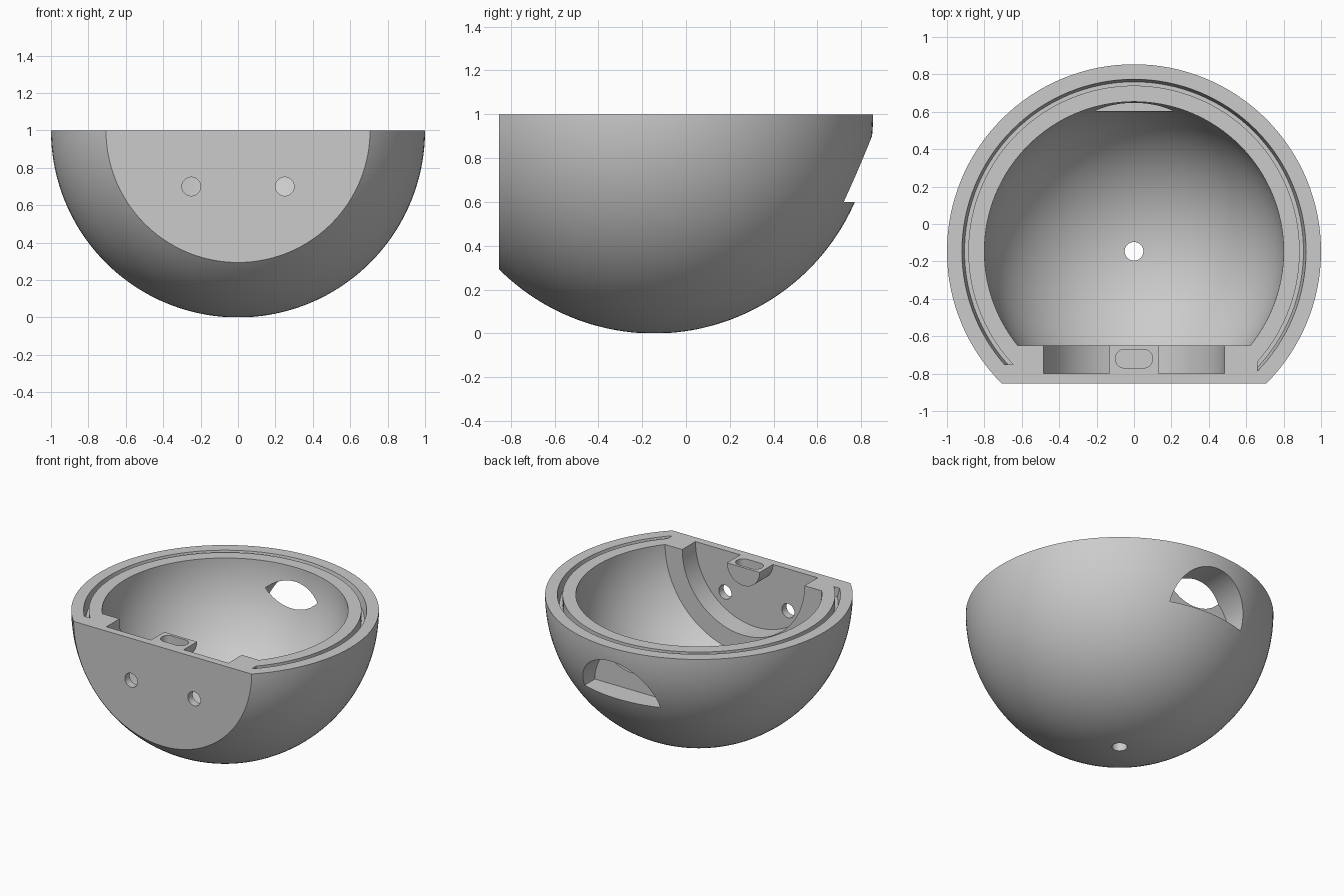
import bpy, bmesh
from math import sin, cos, pi, radians
from mathutils import Matrix, Vector

if "Cube" in bpy.data.objects:
    bpy.data.objects.remove(bpy.data.objects["Cube"], do_unlink=True)

CY = -0.146   # y of the sphere centre
RIM = 1.0     # height of the rim plane

grey = bpy.data.materials.new("plain grey")
grey.use_nodes = True
colour = (0.6, 0.6, 0.6, 1)
grey.diffuse_color = colour
grey.node_tree.nodes["Principled BSDF"].inputs["Base Color"].default_value = colour


def finish(bm, name):
    bmesh.ops.recalc_face_normals(bm, faces=bm.faces)
    mesh = bpy.data.meshes.new(name)
    bm.to_mesh(mesh)
    bm.free()
    mesh.materials.append(grey)
    ob = bpy.data.objects.new(name, mesh)
    bpy.context.collection.objects.link(ob)
    return ob


def lathe(name, profile, closed=False, front=None):
    """Spin (radius, z) points about the sphere axis; cut flat at y = front."""
    bm = bmesh.new()
    vs = [bm.verts.new((r, CY, z)) for r, z in profile]
    edges = [bm.edges.new(p) for p in zip(vs, vs[1:])]
    if closed:
        edges.append(bm.edges.new((vs[-1], vs[0])))
    bmesh.ops.spin(bm, geom=vs + edges, cent=(0, CY, 0), axis=(0, 0, 1),
                   angle=2 * pi, steps=128)
    bmesh.ops.remove_doubles(bm, verts=bm.verts, dist=1e-5)
    if front is not None:
        cut = bmesh.ops.bisect_plane(
            bm, geom=bm.verts[:] + bm.edges[:] + bm.faces[:],
            plane_co=(0, front, 0), plane_no=(0, -1, 0), clear_outer=True)
        rim = [e for e in cut["geom_cut"] if isinstance(e, bmesh.types.BMEdge)]
        bmesh.ops.contextual_create(bm, geom=rim)
    return finish(bm, name)


def bowl_profile(radius, top):
    arc = [(radius * sin(a), RIM - radius * cos(a))
           for a in (i * pi / 96 for i in range(49))]
    return arc + [(radius, top), (0, top)] if top > RIM else arc + [(0, RIM)]


def prism(name, outline, start, direction):
    """Extrude a flat outline of 3D points along a direction."""
    bm = bmesh.new()
    face = bm.faces.new([bm.verts.new(Vector(p) + Vector(start)) for p in outline])
    side = bmesh.ops.extrude_face_region(bm, geom=[face])["geom"]
    bmesh.ops.translate(bm, vec=direction,
                        verts=[v for v in side if isinstance(v, bmesh.types.BMVert)])
    return finish(bm, name)


def disc(radius, turn=2 * pi, n=96):
    """Points of a circle or half circle in the xz plane."""
    count = n if turn > 6 else n + 1
    return [(radius * cos(turn * i / n), 0, radius * sin(turn * i / n))
            for i in range(count)]


def box(name, lo, hi):
    bm = bmesh.new()
    bmesh.ops.create_cube(bm, size=1)
    lo, hi = Vector(lo), Vector(hi)
    bm.transform(Matrix.Translation((lo + hi) / 2) @ Matrix.Diagonal((*(hi - lo), 1)))
    return finish(bm, name)


def carve(target, cutter):
    cutter.hide_render = True
    mod = target.modifiers.new("cut", 'BOOLEAN')
    mod.operation, mod.solver, mod.object = 'DIFFERENCE', 'EXACT', cutter
    with bpy.context.temp_override(object=target, active_object=target):
        bpy.ops.object.modifier_apply(modifier=mod.name)
    bpy.data.objects.remove(cutter, do_unlink=True)


# Solid half ball with a flat front
shell = lathe("bowl_shell", bowl_profile(1, RIM), front=-0.854)

# Round cavity with a flat front wall
carve(shell, lathe("cavity", bowl_profile(0.8, RIM + 0.1), front=-0.65))

# Half-round recess in the front wall, leaving a rounded tab in the middle
recess = prism("front_recess", disc(0.485), (0, -0.8, RIM), (0, 0.2, 0))
carve(recess, prism("tab", disc(0.13), (0, -0.9, RIM), (0, 0.25, 0)))
carve(shell, recess)

# Blind slot in the top of the tab
slot = []
for side, begin in ((1, -pi / 2), (-1, pi / 2)):
    slot += [(side * 0.05 + 0.05 * cos(begin + pi * i / 16),
              0.05 * sin(begin + pi * i / 16), 0) for i in range(17)]
carve(shell, prism("tab_slot", slot, (0, -0.72, RIM - 0.06), (0, 0, 0.2)))

# Groove in the rim, stopped at both ends near the front
groove = lathe("rim_groove", [(0.886, 0.93), (0.906, 0.93), (0.92, RIM),
                              (0.92, 1.05), (0.886, 1.05)], closed=True)
carve(groove, box("left_stop", (-1, -1.2, 0.8), (0.1, -0.75, 1.2)))
carve(groove, box("right_stop", (0, -1.2, 0.8), (0.66, -0.5, 1.2)))
carve(shell, groove)

# Arched window in the back
carve(shell, prism("back_window", disc(0.3, pi), (0, 0.605, 0.6), (0, 0.5, 0)))

# Two screw holes in the front and a drain hole at the bottom
for x in (-0.25, 0.25):
    carve(shell, prism("screw_hole", disc(0.05, n=32), (x, -1, 0.7), (0, 0.3, 0)))
drain = [(x, z, 0) for x, _, z in disc(0.05, n=32)]
carve(shell, prism("drain_hole", drain, (0, CY, -0.1), (0, 0, 0.5)))

# Smooth round surfaces, crisp edges
bpy.ops.object.select_all(action='DESELECT')
shell.select_set(True)
bpy.context.view_layer.objects.active = shell
bpy.ops.object.shade_smooth_by_angle(angle=radians(25))
